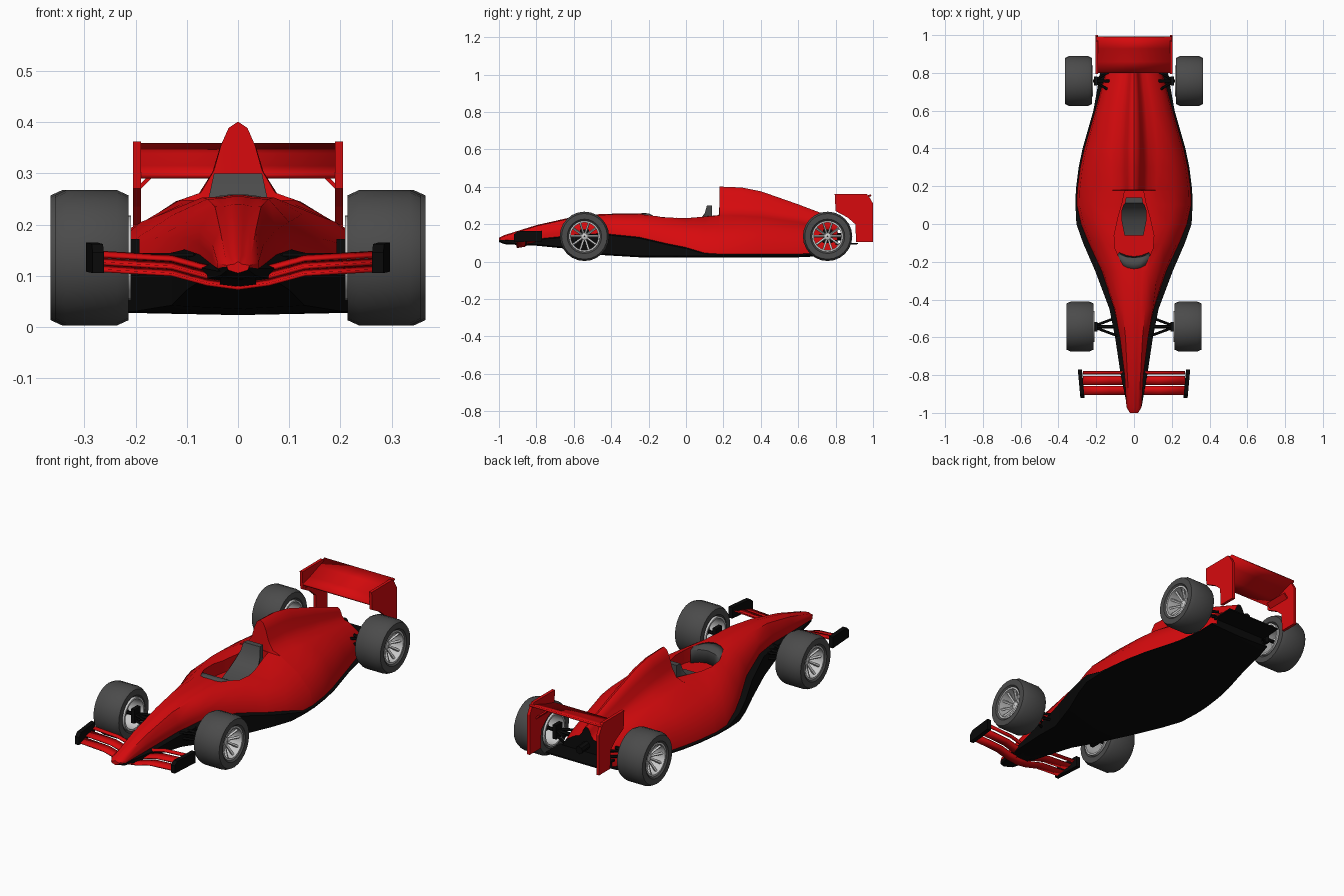
import bpy, bmesh, math
from mathutils import Vector

default = bpy.data.objects.get("Cube")
if default:
    bpy.data.objects.remove(default, do_unlink=True)


def material(name, r, g, b):
    m = bpy.data.materials.new(name)
    m.use_nodes = True
    m.diffuse_color = (r, g, b, 1)
    m.node_tree.nodes["Principled BSDF"].inputs["Base Color"].default_value = (r, g, b, 1)
    return m


RED = material("racing_red", 0.68, 0.003, 0.004)
BLACK = material("carbon_black", 0.003, 0.003, 0.003)
GREY = material("rubber_grey", 0.07, 0.07, 0.07)
SILVER = material("rim_silver", 0.6, 0.6, 0.6)


def shade(ob, angle=40):
    bpy.ops.object.select_all(action='DESELECT')
    ob.select_set(True)
    bpy.context.view_layer.objects.active = ob
    bpy.ops.object.shade_smooth_by_angle(angle=math.radians(angle))


def loft(name, rows, mats, ring=True, loop=False, rule=None, thick=0, smooth=True):
    """Skin rows of points; ring closes each row, loop joins last row to first."""
    bm = bmesh.new()
    grid = [[bm.verts.new(p) for p in row] for row in rows]
    n = len(grid[0])
    for i in range(len(grid) if loop else len(grid) - 1):
        a, b = grid[i], grid[(i + 1) % len(grid)]
        for j in range(n if ring else n - 1):
            k = (j + 1) % n
            f = bm.faces.new((a[j], a[k], b[k], b[j]))
            f.material_index = rule(j) if rule else 0
    if ring and not loop:
        bm.faces.new(grid[0])
        end = bm.faces.new(grid[-1])
        end.material_index = len(mats) - 1
    bmesh.ops.recalc_face_normals(bm, faces=bm.faces)
    me = bpy.data.meshes.new(name)
    bm.to_mesh(me)
    bm.free()
    for m in mats:
        me.materials.append(m)
    ob = bpy.data.objects.new(name, me)
    bpy.context.collection.objects.link(ob)
    if thick:
        mod = ob.modifiers.new("thickness", 'SOLIDIFY')
        mod.thickness, mod.offset = thick, 0
    if smooth:
        shade(ob)
    return ob


def mirrored(half, y):
    """Full ring from a half section that starts and ends on the centre line."""
    return [(x, y, z) for x, z in half] + [(-x, y, z) for x, z in half[-2:0:-1]]


def prism(name, outline, x0, x1, mat, lean=0):
    """Plate with a (y, z) outline between two x positions; lean splays it along y."""
    y0 = outline[0][0]
    return loft(name, [[(x + lean * (y - y0), y, z) for y, z in outline] for x in (x0, x1)],
                [mat], smooth=False)


def rod(name, a, b, radius, mat, sides=6):
    a, b = Vector(a), Vector(b)
    turn = (b - a).to_track_quat('Z', 'Y')
    ring = [turn @ Vector((radius * math.cos(t), radius * math.sin(t), 0))
            for t in (math.tau * i / sides for i in range(sides))]
    return loft(name, [[p + v for v in ring] for p in (a, b)], [mat])


def lathe(name, profile, x, y, z, side, mat, seg=24):
    """Ring turned around a sideways axis from an (offset, radius) profile."""
    angles = [math.tau * i / seg for i in range(seg)]
    return loft(name, [[(x + side * o, y + r * math.cos(t), z + r * math.sin(t))
                        for o, r in profile] for t in angles], [mat], loop=True)


# Body shell: y, floor z, floor width, black top z, red width, shoulder (w, z), deck (w, z)
stations = [
    (-1, .11, .02, .113, .022, .022, .12, .012, .127),
    (-.97, .098, .035, .108, .04, .04, .125, .025, .142),
    (-.8, .09, .07, .115, .05, .05, .16, .035, .195),
    (-.6, .07, .1, .135, .075, .075, .19, .045, .24),
    (-.45, .04, .13, .145, .105, .1, .205, .06, .255),
    (-.25, .028, .205, .125, .17, .125, .22, .07, .258),
    (-.1, .028, .27, .09, .24, .15, .22, .1, .242),
    (0, .028, .305, .07, .28, .19, .205, .105, .237),
    (.1, .028, .31, .04, .302, .215, .19, .11, .245),
    (.177, .028, .308, .035, .3, .215, .188, .115, .252),
    (.18, .028, .308, .035, .3, .215, .188, .115, .252),
    (.3, .028, .293, .035, .284, .212, .186, .122, .25),
    (.4, .028, .272, .035, .262, .2, .185, .122, .243),
    (.6, .028, .215, .035, .205, .16, .165, .1, .215),
    (.73, .034, .192, .04, .17, .135, .147, .078, .188),
    (.81, .05, .178, .056, .147, .115, .135, .065, .17),
]
# The spine rises from the deck behind the cockpit as a bell-shaped engine cover
spine = {.18: .401, .3: .396, .4: .376, .6: .306, .73: .257, .81: .227}
bell = [(1, 0), (.63, .1), (.41, .38), (.29, .7), (.16, .92), (0, 1)]
rows = []
for y, zb, wb, zs, wr, ws, zsh, wt, zt in stations:
    deck = zt - .005
    rise = spine.get(y, zt) - deck
    half = [(0, zb - .005), (.8 * wb, zb), (wb, zb + .002), (wb, zs), (wr, zs + .006),
            (wr * .85 + ws * .15, (zs + zsh) / 2), (ws, zsh)]
    rows.append(mirrored(half + [(wt * u, deck + rise * v) for u, v in bell], y))
last = len(rows[0]) - 1
body = loft("body_shell", rows, [RED, BLACK], rule=lambda j: int(min(j, last - j) < 4), smooth=False)

# Cockpit opening cut into the shell
rim = [(0, -.22), (.07, -.2), (.1, -.13), (.105, -.06), (.085, .03), (.06, .12), (.05, .174)]
outline = rim + [(-x, y) for x, y in rim[:0:-1]]
cutter = loft("cockpit_cutter", [[(x, y, z) for x, y in outline] for z in (.17, .35)], [RED], smooth=False)
cutter.hide_render = True
cut = body.modifiers.new("cockpit", 'BOOLEAN')
cut.operation, cut.solver, cut.object = 'DIFFERENCE', 'EXACT', cutter
bpy.context.view_layer.objects.active = body
bpy.ops.object.modifier_apply(modifier=cut.name)
bpy.data.objects.remove(cutter, do_unlink=True)
shade(body)

# Reclined seat and dashboard hood
seat = [(-.06, .18, .05), (.02, .192, .066), (.07, .22, .066), (.1, .258, .056), (.112, .3, .047), (.14, .3, .043)]
loft("seat", [[(w, y, z), (-w, y, z), (-w, y, .165), (w, y, .165)] for y, z, w in seat], [GREY])
hood = [(-.238, .256, .066), (-.2, .254, .08), (-.182, .24, .086), (-.176, .18, .08)]
loft("dashboard", [[(w * u, y + .022 * u * u, z - .012 * u * u) for u in (-1, -.5, 0, .5, 1)] for y, z, w in hood],
     [GREY], ring=False, thick=.008)

# Front wing slats dipping under the nose: front y, rear y, lift
span = [(-.27, .11), (-.13, .102), (-.06, .083), (0, .075), (.06, .083), (.13, .102), (.27, .11)]
for i, (y0, y1, lift) in enumerate([(-.905, -.858, 0), (-.852, -.805, .014), (-.795, -.78, .028)]):
    loft(f"front_wing_slat_{i}", [[(x, y, z + lift + d) for x, z in span]
                                  for y, d in ((y0, 0), (y1, .008))], [RED], ring=False, thick=.006)
prism("nose_mount", [(-.9, .08), (-.8, .09), (-.8, .12), (-.94, .11)], -.035, .035, BLACK)

# Rear wing plane and black lower deck
loft("rear_wing_plane", [[(x, y, z) for y, z in ((.8, .295), (.86, .31), (.93, .334), (.99, .355))]
                         for x in (-.2, .2)], [RED], ring=False, thick=.01)
prism("rear_deck", [(.8, .088), (.92, .093), (.92, .1), (.8, .098)], -.155, .155, BLACK)
rod("rear_crash_post", (0, .8, .135), (0, .87, .13), .02, BLACK, 8)

# Parts repeated on both sides
front_end = [(-.92, .105), (-.77, .108), (-.77, .165), (-.9, .162), (-.92, .145)]
rear_end = [(.795, .362), (.965, .362), (.98, .345), (1, .31), (1, .105), (.91, .105),
            (.905, .2), (.865, .235), (.8, .27)]
tyre = [(-.06, .08), (-.072, .092), (-.072, .122), (-.05, .132), (.05, .132), (.072, .122), (.072, .092), (.06, .08)]
barrel = [(-.077, .083), (.066, .083), (.066, .074), (-.077, .074)]
hub = [(-.03, .02), (.025, .02), (.03, .002), (-.03, .002)]

for side, label in ((1, "left"), (-1, "right")):
    prism(f"front_wing_endplate_{label}", front_end, side * .262, side * .284, BLACK, lean=side * .09)
    prism(f"rear_wing_endplate_{label}", rear_end, side * .19, side * .205, RED)
    # Angled gusset under the rear wing corner
    loft(f"rear_wing_gusset_{label}", [[(side * x, y, z) for x, z in ((.195, .27), (.17, .295))]
                                       for y in (.82, .95)], [RED], ring=False, thick=.008, smooth=False)
    for end, x, y, inner in (("front", .286, -.543, .085), ("rear", .294, .757, .13)):
        tag, z, cx = f"{end}_{label}", .135, side * x
        lathe(f"tyre_{tag}", tyre, cx, y, z, side, GREY)
        lathe(f"rim_{tag}", barrel, cx, y, z, side, SILVER)
        lathe(f"hub_{tag}", hub, cx, y, z, side, SILVER, 10)
        for i in range(10):
            c, s = math.cos(math.tau * i / 10), math.sin(math.tau * i / 10)
            rod(f"spoke_{tag}_{i}", (cx + side * .018, y + .014 * c, z + .014 * s),
                (cx + side * .05, y + .078 * c, z + .078 * s), .0068, SILVER, 4)
        # Upright, axle and wishbones
        rod(f"axle_{tag}", (side * inner, y, z), (cx, y, z), .009, BLACK)
        prism(f"upright_{tag}", [(y - .025, .1), (y + .025, .1), (y + .025, .172), (y - .025, .172)],
              side * .192, side * .212, BLACK)
        for height in (.138, .11):
            for lean in (-.05, .05):
                rod(f"wishbone_{tag}", (side * inner, y + lean, height),
                    (side * .2, y + lean * .15, height), .007, BLACK)
